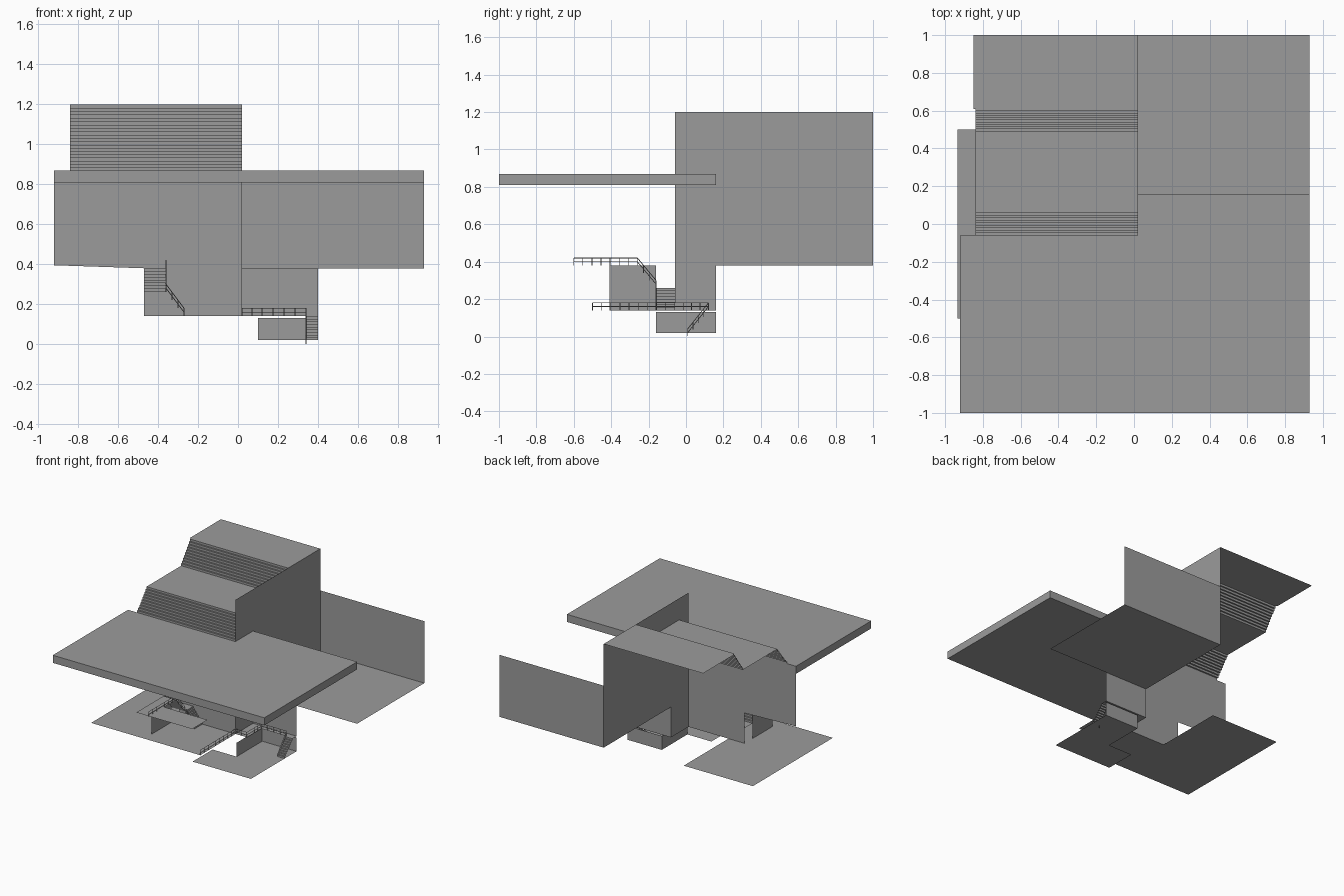
import bpy, bmesh, math
from mathutils import Vector, Matrix

cube = bpy.data.objects.get("Cube")
if cube:
    bpy.data.objects.remove(cube, do_unlink=True)

GREY = (0.33, 0.33, 0.33, 1)
grey = bpy.data.materials.new("plain_grey")
grey.use_nodes = True
grey.diffuse_color = GREY
grey.node_tree.nodes["Principled BSDF"].inputs["Base Color"].default_value = GREY


def finish(name, bm):
    mesh = bpy.data.meshes.new(name)
    bm.to_mesh(mesh)
    bm.free()
    mesh.materials.append(grey)
    obj = bpy.data.objects.new(name, mesh)
    bpy.context.collection.objects.link(obj)
    return obj


def sheet(name, axis, at, outline, depth=0):
    """Flat outline on the plane axis = at, optionally extruded along the axis."""
    bm = bmesh.new()
    corners = []
    for pair in outline:
        co = list(pair)
        co.insert("xyz".index(axis), at)
        corners.append(bm.verts.new(co))
    face = bm.faces.new(corners)
    if depth:
        out = bmesh.ops.extrude_face_region(bm, geom=[face], use_keep_orig=True)
        push = Vector([depth if a == axis else 0 for a in "xyz"])
        moved = [v for v in out["geom"] if isinstance(v, bmesh.types.BMVert)]
        bmesh.ops.translate(bm, vec=push, verts=moved)
        bmesh.ops.recalc_face_normals(bm, faces=bm.faces)
    return finish(name, bm)


def rect(a0, a1, b0, b1):
    return [(a0, b0), (a1, b0), (a1, b1), (a0, b1)]


def stairs(name, start, end, across, count):
    """Folded strip of risers and treads climbing from start to end."""
    start, end, across = Vector(start), Vector(end), Vector(across)
    run = (end - start) / count
    rise = Vector((0, 0, run.z))
    run.z = 0
    path = [start]
    for _ in range(count):
        path += [path[-1] + rise, path[-1] + rise + run]
    bm = bmesh.new()
    rows = [(bm.verts.new(p), bm.verts.new(p + across)) for p in path]
    for (a, b), (c, d) in zip(rows, rows[1:]):
        bm.faces.new((a, b, d, c))
    return finish(name, bm)


def railing(name, path, height=0.04, spacing=0.05, thick=0.002):
    """Two bars and evenly spaced posts following a path."""
    bm = bmesh.new()

    def bar(a, b):
        d = b - a
        turn = d.to_track_quat("Z", "Y").to_matrix().to_4x4()
        bmesh.ops.create_cone(bm, cap_ends=True, segments=4, radius1=thick, radius2=thick,
                              depth=d.length, matrix=Matrix.Translation((a + b) / 2) @ turn)

    up = Vector((0, 0, height))
    points = [Vector(p) for p in path]
    for a, b in zip(points, points[1:]):
        for level in (0.5, 1):
            bar(a + up * level, b + up * level)
        n = max(1, round((b - a).length / spacing))
        for i in range(n + 1):
            p = a.lerp(b, i / n)
            bar(p, p + up)
    return finish(name, bm)


# Main levels
LOW, FLOOR, UPPER, ROOF, LANDING, TOP = 0.02, 0.14, 0.38, 0.87, 1.03, 1.2
FRONT, STEP_BACK, BACK = -0.06, 0.16, 1.0
MID = 0.02
LEFT, RIGHT = -0.92, 0.93

# Roof slab with a stepped back edge
sheet("roof_slab", "z", 0.81,
      [(LEFT, -1), (RIGHT, -1), (RIGHT, STEP_BACK), (MID, STEP_BACK), (MID, FRONT), (LEFT, FRONT)],
      ROOF - 0.81)

# Grand stair above the roof
GX = -0.84
wide = (MID - GX, 0, 0)
stairs("lower_roof_stair", (GX, FRONT, ROOF), (GX, 0.07, LANDING), wide, 10)
sheet("roof_stair_landing", "z", LANDING, rect(GX, MID, 0.07, 0.49))
stairs("upper_roof_stair", (GX, 0.49, LANDING), (GX, 0.61, TOP), wide, 10)
sheet("top_landing", "z", TOP, rect(GX - 0.01, MID, 0.61, BACK))

# Walls and floor of the main storey
sheet("middle_wall", "x", MID,
      [(FRONT, FLOOR), (STEP_BACK, FLOOR), (STEP_BACK, UPPER), (BACK, UPPER), (BACK, TOP), (FRONT, TOP)])
sheet("front_wall", "y", FRONT,
      [(-0.47, FLOOR), (MID, FLOOR), (MID, ROOF), (LEFT, ROOF), (LEFT, 0.395), (-0.47, UPPER)])
sheet("back_wall", "y", BACK, rect(MID, RIGHT, UPPER, ROOF))
sheet("back_room_floor", "z", UPPER, rect(MID, RIGHT, STEP_BACK, BACK))
sheet("recessed_wall", "y", STEP_BACK, rect(MID, 0.4, FLOOR, UPPER))

# Terrace wrapping the front wall, with a strip leading to the lower stair
sheet("terrace", "z", FLOOR,
      [(-0.935, -0.5), (MID, -0.5), (MID, FRONT), (-0.33, FRONT), (-0.33, 0.5), (-0.935, 0.5)])
sheet("terrace_walkway", "z", FLOOR,
      [(MID, FRONT), (0.12, FRONT), (0.12, 0.12), (0.4, 0.12), (0.4, STEP_BACK), (MID, STEP_BACK)])

# Lower court
sheet("lower_floor", "z", LOW,
      [(-0.11, -0.41), (0.4, -0.41), (0.4, STEP_BACK), (0.1, STEP_BACK), (0.1, -0.16), (-0.11, -0.16)])
sheet("lower_back_wall", "y", STEP_BACK, rect(0.1, 0.4, LOW, 0.13))
sheet("lower_side_wall", "x", 0.1, rect(-0.16, STEP_BACK, LOW, 0.13))
stairs("lower_stair", (0.34, 0.01, LOW), (0.34, 0.12, FLOOR), (0.06, 0, 0), 9)
railing("terrace_railing",
        [(MID, -0.5, FLOOR), (MID, FRONT, FLOOR), (0.12, FRONT, FLOOR), (0.12, 0.12, FLOOR),
         (0.34, 0.12, FLOOR), (0.34, 0.01, 0.002)])

# Balcony, its support wall and the turning stair down to the terrace
SX, SW = -0.47, -0.36
sheet("balcony", "z", UPPER + 0.005,
      [(SX, -0.6), (MID, -0.6), (MID, -0.41), (SW, -0.41), (SW, -0.26), (SX, -0.26)])
sheet("balcony_support_wall", "x", SX, rect(-0.41, -0.16, FLOOR, UPPER))
stairs("upper_turning_stair", (SX, -0.16, 0.26), (SX, -0.26, UPPER), (SW - SX, 0, 0), 8)
sheet("stair_landing", "z", 0.26, rect(SX, SW, -0.16, FRONT))
stairs("lower_turning_stair", (-0.27, -0.16, FLOOR), (SW, -0.16, 0.26), (0, 0.1, 0), 8)
railing("balcony_railing",
        [(SW, -0.6, UPPER), (SW, -0.26, UPPER), (SW, -0.16, 0.26), (-0.27, -0.16, FLOOR)])
